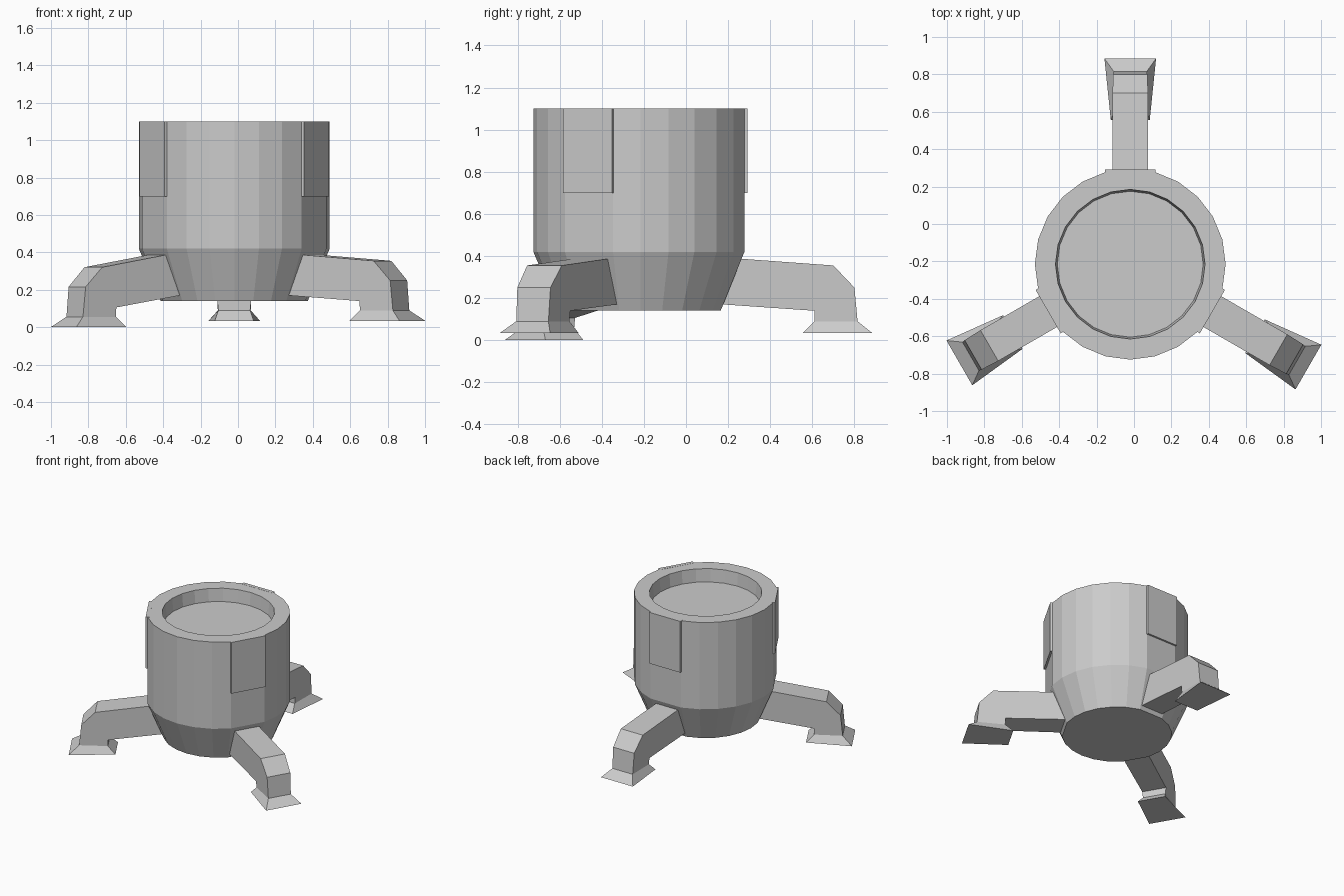
import bpy, bmesh, math
from mathutils import Matrix, Vector

if "Cube" in bpy.data.objects:
    bpy.data.objects.remove(bpy.data.objects["Cube"])

CENTRE = Vector((-0.02, -0.215, 0))
LEG_ANGLES = {"back": 90, "left": 210, "right": 330}


def finish(name, bm, angle=None):
    """Turn a bmesh into an object, spun to its angle and moved to the body axis."""
    if angle is not None:
        bm.transform(Matrix.Rotation(math.radians(angle), 4, 'Z'))
    bm.transform(Matrix.Translation(CENTRE))
    bmesh.ops.recalc_face_normals(bm, faces=bm.faces)
    mesh = bpy.data.meshes.new(name)
    bm.to_mesh(mesh)
    bm.free()
    obj = bpy.data.objects.new(name, mesh)
    bpy.context.collection.objects.link(obj)
    return obj


def loft(bm, loops):
    """Skin a list of equal-length point loops and cap both ends."""
    rings = [[bm.verts.new(p) for p in loop] for loop in loops]
    n = len(rings[0])
    for a, b in zip(rings, rings[1:]):
        for i in range(n):
            j = (i + 1) % n
            bm.faces.new((a[i], a[j], b[j], b[i]))
    bm.faces.new(rings[0])
    bm.faces.new(rings[-1])


# Pot body: 24 steps with one corner dropped behind each leg to leave a flat
steps = [math.radians(a) for a in range(0, 360, 15)
         if a not in LEG_ANGLES.values()]
# Recess: full 24-sided ring
profile = [(0.393, 0.14), (0.51, 0.42), (0.51, 1.10)]
bm = bmesh.new()
rings = [[bm.verts.new((r * math.cos(a), r * math.sin(a), z)) for a in steps]
         for r, z in profile]
n = len(steps)
for a, b in zip(rings, rings[1:]):
    for i in range(n):
        j = (i + 1) % n
        bm.faces.new((a[i], a[j], b[j], b[i]))
bm.faces.new(rings[0])
full = [math.radians(a) for a in range(0, 360, 15)]
inner = [[bm.verts.new((r * math.cos(a), r * math.sin(a), z)) for a in full]
         for r, z in [(0.40, 1.10), (0.39, 1.0)]]
for i in range(24):
    j = (i + 1) % 24
    bm.faces.new((inner[0][i], inner[0][j], inner[1][j], inner[1][i]))
bm.faces.new(inner[1])
# Flat rim between the outer outline and the recess
by_angle = dict(zip([round(math.degrees(a)) for a in steps], rings[2]))
for i in range(24):
    j = (i + 1) % 24
    o = [by_angle[k] for k in (i * 15, j * 15) if k in by_angle]
    bm.faces.new([inner[0][j], inner[0][i]] + o)
for a in LEG_ANGLES.values():
    k = a // 15
    bm.faces.new((by_angle[a - 15], by_angle[a + 15], inner[0][k]))
finish("pot_body", bm)


def box_loop(x0, x1, w0, w1, z):
    return [(x0, -w0, z), (x1, -w1, z), (x1, w1, z), (x0, w0, z)]


for side, angle in LEG_ANGLES.items():
    # The left leg sits slightly lower and closer in
    dx, dz = (-0.045, -0.034) if side == "left" else (0, 0)

    # Raised wall panel
    bm = bmesh.new()
    loft(bm, [box_loop(0.48, 0.507, 0.134, 0.134, z) for z in (0.70, 1.101)])
    finish(side + "_panel", bm, angle)

    # Bent leg: side profile (radius, height, half width)
    outline = [(0.475, 0.387, 0.095), (0.915 + dx, 0.355 + dz, 0.095),
               (1.015 + dx, 0.25 + dz, 0.091), (1.03 + dx, 0.09 + dz, 0.088),
               (0.825 + dx, 0.09 + dz, 0.085), (0.825 + dx, 0.14 + dz, 0.090),
               (0.39, 0.17, 0.095)]
    bm = bmesh.new()
    loft(bm, [[(r, s * w, z) for r, z, w in outline] for s in (-1, 1)])
    finish(side + "_leg", bm, angle)

    # Flared foot, wider at the outer end
    bm = bmesh.new()
    loft(bm, [box_loop(0.77 + dx, 1.10 + dx, 0.104, 0.138, 0.034 + dz),
              box_loop(0.825 + dx, 1.03 + dx, 0.085, 0.088, 0.09 + dz)])
    finish(side + "_foot", bm, angle)
